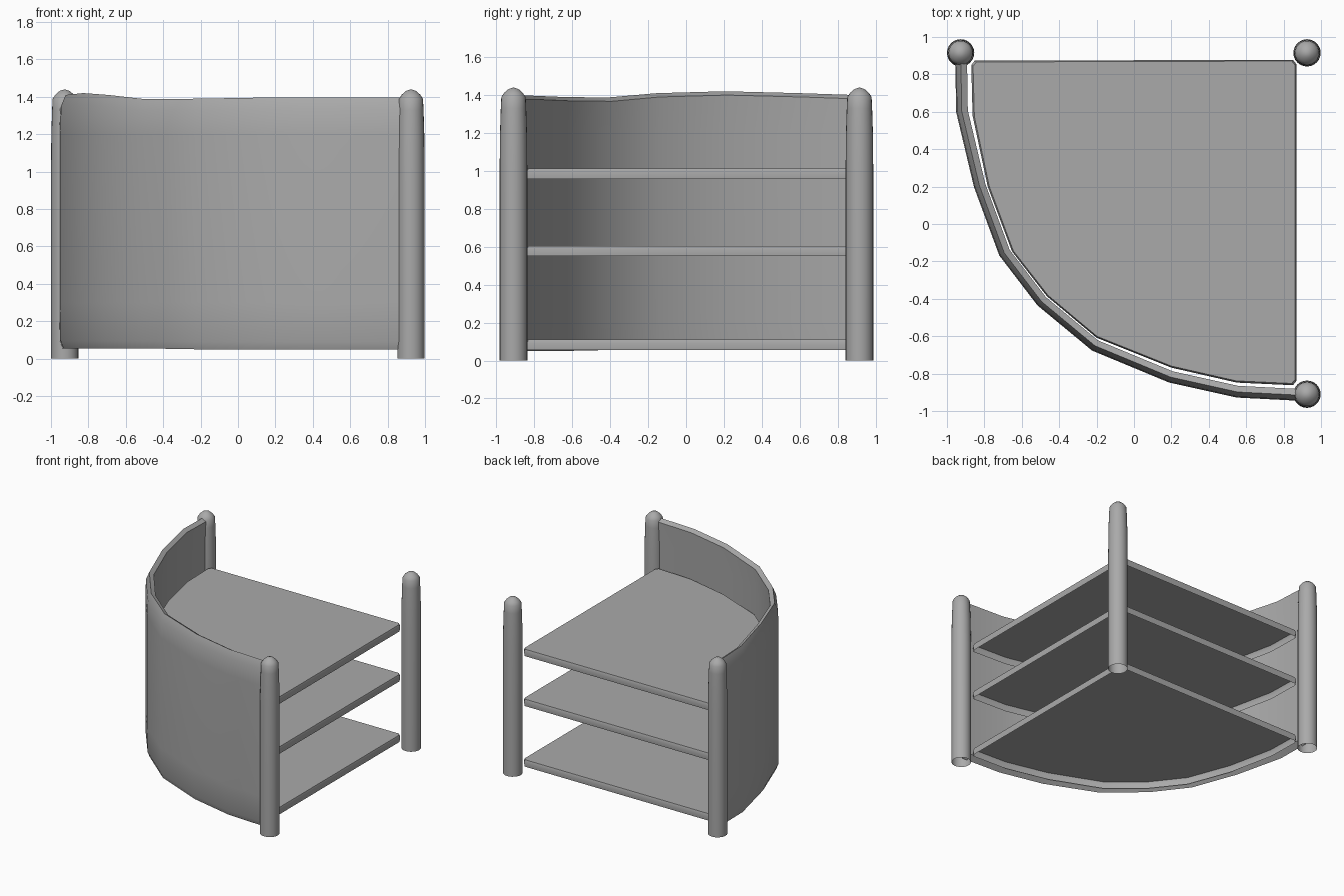
import bpy, bmesh, math
from mathutils import Vector

cube = bpy.data.objects.get("Cube")
if cube:
    bpy.data.objects.remove(cube, do_unlink=True)

grey = bpy.data.materials.new("plain grey")
grey.use_nodes = True
GREY = (0.4, 0.4, 0.4, 1)
grey.diffuse_color = GREY
grey.node_tree.nodes["Principled BSDF"].inputs["Base Color"].default_value = GREY


def finish(name, bm, angle=35):
    bmesh.ops.recalc_face_normals(bm, faces=bm.faces[:])
    mesh = bpy.data.meshes.new(name)
    bm.to_mesh(mesh)
    bm.free()
    mesh.materials.append(grey)
    ob = bpy.data.objects.new(name, mesh)
    bpy.context.collection.objects.link(ob)
    bpy.ops.object.select_all(action='DESELECT')
    ob.select_set(True)
    bpy.context.view_layer.objects.active = ob
    bpy.ops.object.shade_smooth_by_angle(angle=math.radians(angle))


def skin(bm, rings):
    """Join equal closed rings of points with quads."""
    rows = [[bm.verts.new(p) for p in ring] for ring in rings]
    n = len(rows[0])
    for a, b in zip(rows, rows[1:]):
        for i in range(n):
            j = (i + 1) % n
            bm.faces.new((a[i], a[j], b[j], b[i]))
    return rows


# Round posts: slight taper near the top, low dome, open foot
POST = [(0.073, 0), (0.073, 1.0), (0.071, 1.2), (0.067, 1.33),
        (0.064, 1.39), (0.049, 1.412), (0.026, 1.432)]
SIDES = 24


def post(name, x, y):
    bm = bmesh.new()
    rings = [[(x + r * math.cos(math.tau * i / SIDES),
               y + r * math.sin(math.tau * i / SIDES), z)
              for i in range(SIDES)] for r, z in POST]
    rows = skin(bm, rings)
    tip = bm.verts.new((x, y, 1.44))
    for i in range(SIDES):
        bm.faces.new((rows[-1][i], rows[-1][(i + 1) % SIDES], tip))
    finish(name, bm, 45)


post("back_right_post", -0.927, 0.915)
post("back_left_post", 0.925, 0.915)
post("front_left_post", 0.925, -0.91)

# Curved wall: outer outline with the height of the top edge at each station
WALL = [(-0.948, 0.9, 1.40), (-0.943, 0.6, 1.41), (-0.848, 0.2, 1.42),
        (-0.713, -0.165, 1.41), (-0.51, -0.43, 1.387), (-0.22, -0.67, 1.39),
        (0.19, -0.84, 1.397), (0.55, -0.92, 1.397), (0.9, -0.938, 1.397)]
bm = bmesh.new()
sections = []
for i, (x, y, top) in enumerate(WALL):
    before = Vector(WALL[max(i - 1, 0)][:2])
    after = Vector(WALL[min(i + 1, len(WALL) - 1)][:2])
    along = (after - before).normalized()
    inward = Vector((-along.y, along.x))
    base = 0.055 if x < -0.3 else 0.05
    # inset from the outer outline, height; rims slope down and up to the inside
    profile = [(0.01, base), (-0.005, base + 0.04), (-0.008, 0.3), (-0.008, 1.2),
               (-0.003, top - 0.06), (0.022, top), (0.055, top - 0.02),
               (0.052, 1.2), (0.052, 0.2), (0.05, base + 0.035)]
    sections.append([(x + inward.x * d, y + inward.y * d, z) for d, z in profile])
rows = skin(bm, sections)
bm.faces.new(rows[0])
bm.faces.new(rows[-1])
finish("curved_wall", bm, 40)

# Three quarter-round shelves: a top panel with a downturned rim, open below
SHELF = [(-0.852, 0.873), (-0.87, 0.85), (-0.863, 0.58), (-0.782, 0.2),
         (-0.652, -0.147), (-0.465, -0.387), (-0.2, -0.608), (0.2, -0.768),
         (0.55, -0.848), (0.85, -0.862), (0.868, -0.84), (0.868, 0.855),
         (0.85, 0.878)]
MIDDLE = Vector((0.15, 0.15))


def shelf_ring(inset, z):
    ring = []
    for p in SHELF:
        arm = Vector(p) - MIDDLE
        q = MIDDLE + arm * (1 - inset / 0.75)
        ring.append((q.x, q.y, z))
    return ring


def shelf(name, z):
    bm = bmesh.new()
    layers = [(0.004, z - 0.055), (0, z - 0.02), (0.007, z)]
    rows = skin(bm, [shelf_ring(d, h) for d, h in layers])
    bm.faces.new(rows[-1])
    finish(name, bm)


for name, z in (("lower_shelf", 0.11), ("middle_shelf", 0.605), ("upper_shelf", 1.013)):
    shelf(name, z)
